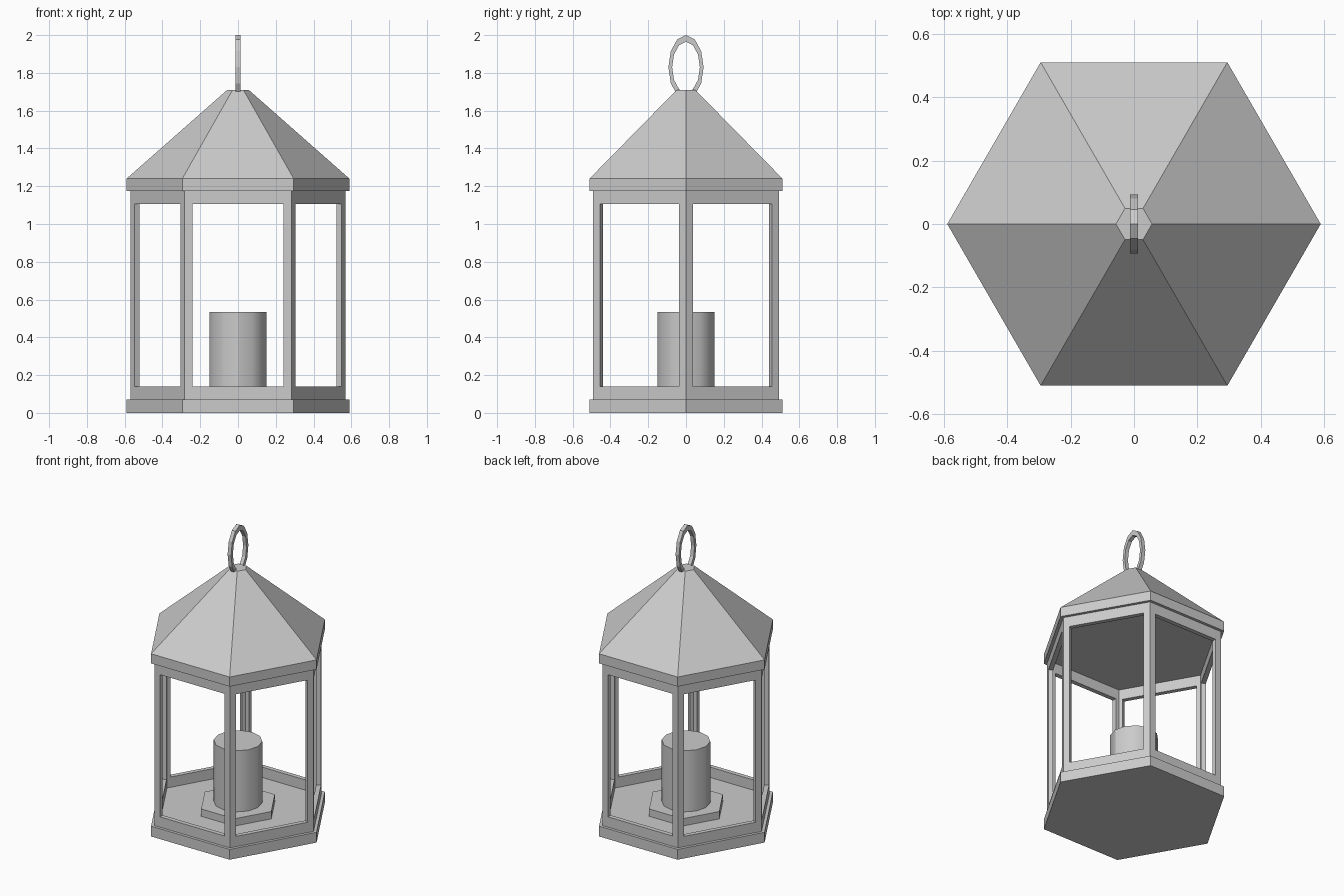
import bpy, bmesh
from math import sin, cos, pi, sqrt

if "Cube" in bpy.data.objects:
    bpy.data.objects.remove(bpy.data.objects["Cube"])


def make(name, verts, faces):
    me = bpy.data.meshes.new(name)
    me.from_pydata(verts, [], faces)
    bm = bmesh.new()
    bm.from_mesh(me)
    bmesh.ops.recalc_face_normals(bm, faces=bm.faces)
    bm.to_mesh(me)
    bm.free()
    ob = bpy.data.objects.new(name, me)
    bpy.context.collection.objects.link(ob)
    return ob


def stack(name, profile, n=6):
    """Closed n-sided solid through (radius, z) rings."""
    verts = [(r * cos(2 * pi * i / n), r * sin(2 * pi * i / n), z)
             for r, z in profile for i in range(n)]
    faces = [tuple(range(n)), tuple(range(len(verts) - n, len(verts)))]
    for k in range(len(profile) - 1):
        for i in range(n):
            j = (i + 1) % n
            faces.append((k * n + i, k * n + j, (k + 1) * n + j, (k + 1) * n + i))
    return make(name, verts, faces)


# base slab, candle plate, roof
stack("base", [(0.59, 0), (0.59, 0.07)])
stack("candle_plate", [(0.25, 0.07), (0.25, 0.12)])
stack("roof", [(0.59, 1.175), (0.59, 1.24), (0.057, 1.71)])

# candle
candle = stack("candle", [(0.15, 0.12), (0.15, 0.535)], 12)
bpy.context.view_layer.objects.active = candle
candle.select_set(True)
bpy.ops.object.shade_smooth_by_angle()
candle.select_set(False)

# six mitred window frames
R, T, M = 0.568, 0.03, 0.042
Z0, Z1, W0, W1 = 0.07, 1.175, 0.14, 1.105


def rect(h, z0, z1, d):
    return [(-h, d, z0), (h, d, z0), (h, d, z1), (-h, d, z1)]


apo, half = R * sqrt(3) / 2, R / 2
local = (rect(half, Z0, Z1, apo) + rect(half - M, W0, W1, apo)
         + rect(half - T / sqrt(3), Z0, Z1, apo - T) + rect(half - M, W0, W1, apo - T))
verts, faces = [], []
for k in range(6):
    c, s = cos(k * pi / 3), sin(k * pi / 3)
    o = len(verts)
    verts += [(x * c - y * s, x * s + y * c, z) for x, y, z in local]
    for i in range(4):
        j = (i + 1) % 4
        for a, b in ((0, 4), (4, 12), (12, 8), (8, 0)):
            faces.append((o + a + i, o + a + j, o + b + j, o + b + i))
make("window_frames", verts, faces)

# hanging ring: twelve-sided oval with a rectangular section
N = 12
verts, faces = [], []
for i in range(N):
    a = 2 * pi * i / N
    for x, f in ((-0.013, 1), (0.013, 1), (0.013, 0.79), (-0.013, 0.79)):
        verts.append((x, 0.093 * f * cos(a), 1.83 + 0.17 * f * sin(a)))
    j = (i + 1) % N
    for p in range(4):
        q = (p + 1) % 4
        faces.append((4 * i + p, 4 * i + q, 4 * j + q, 4 * j + p))
make("hanging_ring", verts, faces)
